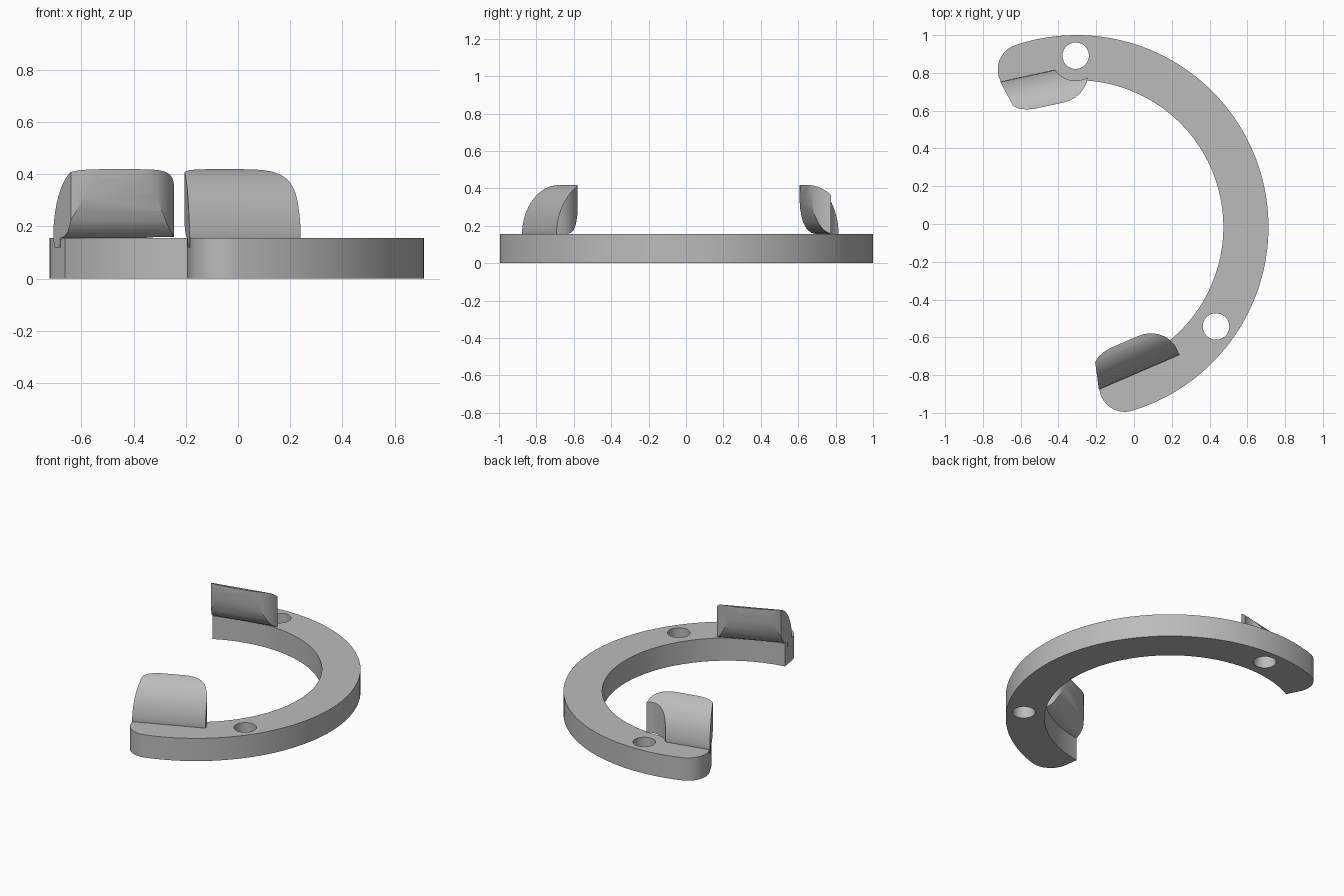
import bpy, bmesh
from math import sin, cos, asin, pi, radians
from mathutils import Vector

cube = bpy.data.objects.get("Cube")
if cube:
    bpy.data.objects.remove(cube)

CENTRE = Vector((-0.304, -0.016, 0))
R_OUT, R_IN, THICK = 1.016, 0.777, 0.155
A_LOW, A_HIGH = radians(-82), radians(117.5)   # angles of the two ring ends
FILLET = 0.135

grey = bpy.data.materials.new("grey")
grey.use_nodes = True
colour = (0.5, 0.5, 0.5, 1)
grey.diffuse_color = colour
grey.node_tree.nodes["Principled BSDF"].inputs["Base Color"].default_value = colour


def arc(cx, cy, rx, ry, a, b, n):
    return [(cx + rx * cos(a + (b - a) * i / n), cy + ry * sin(a + (b - a) * i / n))
            for i in range(n + 1)]


def prism(name, points, low, high, place):
    """Extrude a 2D outline from low to high, mapped to the world by place."""
    bm = bmesh.new()
    bottom = [bm.verts.new(place(p, q, low)) for p, q in points]
    top = [bm.verts.new(place(p, q, high)) for p, q in points]
    bm.faces.new(bottom)
    bm.faces.new(top)
    n = len(points)
    for i in range(n):
        j = (i + 1) % n
        bm.faces.new((bottom[i], bottom[j], top[j], top[i]))
    bmesh.ops.recalc_face_normals(bm, faces=bm.faces)
    mesh = bpy.data.meshes.new(name)
    bm.to_mesh(mesh)
    bm.free()
    mesh.materials.append(grey)
    obj = bpy.data.objects.new(name, mesh)
    bpy.context.collection.objects.link(obj)
    return obj


def combine(obj, tool, operation):
    """Apply a boolean and discard the tool."""
    mod = obj.modifiers.new("cut", 'BOOLEAN')
    mod.operation, mod.object, mod.solver = operation, tool, 'EXACT'
    bpy.context.view_layer.objects.active = obj
    bpy.ops.object.modifier_apply(modifier=mod.name)
    bpy.data.objects.remove(tool)


def smooth(obj):
    bpy.ops.object.select_all(action='DESELECT')
    obj.select_set(True)
    bpy.context.view_layer.objects.active = obj
    bpy.ops.object.shade_smooth_by_angle(angle=radians(30))


def on_ring(x, y, z):
    return CENTRE + Vector((x, y, z))


def cylinder(angle, radius, low, high):
    x, y = 0.907 * cos(angle), 0.907 * sin(angle)
    return prism("cutter", arc(x, y, radius, radius, 0, 2 * pi, 48)[:-1], low, high, on_ring)


# Open ring with rounded outer corners
rc = R_OUT - FILLET
turn = asin(FILLET / rc)
lo, hi = A_LOW + turn, A_HIGH - turn
outline = arc(0, 0, R_OUT, R_OUT, lo, hi, 90)
outline += arc(rc * cos(hi), rc * sin(hi), FILLET, FILLET, hi, A_HIGH + pi / 2, 14)[1:]
outline += arc(0, 0, R_IN, R_IN, A_HIGH, A_LOW, 90)
outline += arc(rc * cos(lo), rc * sin(lo), FILLET, FILLET, A_LOW - pi / 2, lo, 14)[:-1]
ring = prism("ring", outline, 0, THICK, on_ring)

# Screw holes
HOLES = (radians(90.3), radians(-35.5))
for angle in HOLES:
    combine(ring, cylinder(angle, 0.07, -0.1, 0.3), 'DIFFERENCE')
smooth(ring)

# Hook section (inward, up): rounded back, lip, undercut front, foot in the ring
section = [(0.2 - 0.2 * cos(t * pi / 32), THICK + 0.266 * sin(t * pi / 32)) for t in range(17)]
section += [(0.178, 0.38), (0.167, 0.32), (0.153, 0.26), (0.135, 0.212), (0.115, 0.18),
            (0.09, 0.162), (0.055, THICK), (0.05, 0.12), (0.01, 0.12)]

# Hook plan (along, inward): one end cut radially, the other broadly rounded
plan = [(-0.246, -0.05), (0.232, -0.05)]
plan += arc(0.07, 0.03, 0.162, 0.148, 0, pi / 2, 16)
plan += [(-0.09, 0.178), (-0.13, 0.172), (-0.165, 0.16), (-0.193, 0.14)]


def make_hook(name, angle, side):
    out = Vector((cos(angle), sin(angle), 0))
    along = Vector((sin(angle), -cos(angle), 0)) * side
    origin = CENTRE + out * 0.837

    def place(u, v, z):
        return origin + along * u - out * v + Vector((0, 0, z))

    hook = prism(name, section, -0.3, 0.3, lambda v, z, u: place(u, v, z))
    combine(hook, prism("cutter", plan, 0, 0.6, place), 'INTERSECT')
    return hook


back_hook = make_hook("back_hook", A_HIGH - radians(15.3), 1)
front_hook = make_hook("front_hook", A_LOW + radians(15.3), -1)

# Clearance for the screw head beside the back hook
combine(back_hook, cylinder(HOLES[0], 0.132, 0, 0.6), 'DIFFERENCE')
for hook in (back_hook, front_hook):
    smooth(hook)
